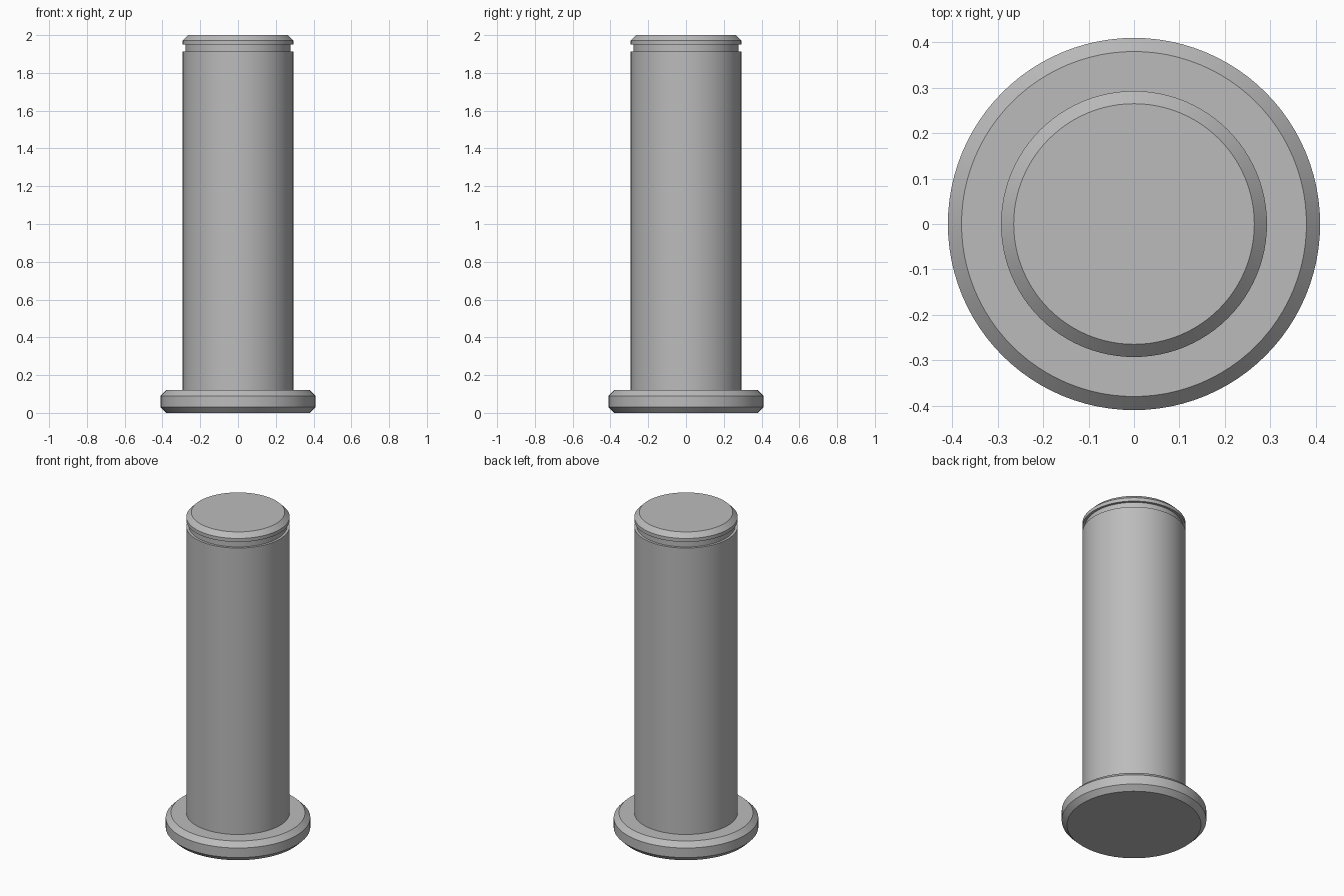
import bpy, bmesh, math
from mathutils import Matrix, Vector

cube = bpy.data.objects.get("Cube")
if cube:
    bpy.data.objects.remove(cube, do_unlink=True)

SEGMENTS = 96

steel = bpy.data.materials.new("grey_steel")
steel.use_nodes = True
color = (0.5, 0.5, 0.5, 1.0)
steel.diffuse_color = color
steel.node_tree.nodes["Principled BSDF"].inputs["Base Color"].default_value = color


def lathe(name, profile):
    """Spin a (radius, z) profile about z and close both ends with flat caps."""
    bm = bmesh.new()
    rings = []
    for r, z in profile:
        circle = bmesh.ops.create_circle(bm, segments=SEGMENTS, radius=r,
                                         matrix=Matrix.Translation(Vector((0, 0, z))))
        rings.append(circle["verts"])
    for low, high in zip(rings, rings[1:]):
        for i in range(SEGMENTS):
            j = (i + 1) % SEGMENTS
            bm.faces.new((low[i], low[j], high[j], high[i]))
    bm.faces.new(rings[0])
    bm.faces.new(rings[-1])
    bmesh.ops.recalc_face_normals(bm, faces=bm.faces)
    mesh = bpy.data.meshes.new(name)
    bm.to_mesh(mesh)
    bm.free()
    mesh.materials.append(steel)
    obj = bpy.data.objects.new(name, mesh)
    bpy.context.collection.objects.link(obj)
    bpy.ops.object.select_all(action='DESELECT')
    obj.select_set(True)
    bpy.context.view_layer.objects.active = obj
    bpy.ops.object.shade_smooth_by_angle(angle=math.radians(30))
    return obj


# One continuous pin: chamfered head, shaft, retaining groove, chamfered tip
lathe("headed_pin", [
    (0.38, 0.0), (0.41, 0.03), (0.41, 0.09), (0.38, 0.12),      # head
    (0.293, 0.12), (0.293, 1.912),                              # shaft
    (0.278, 1.912), (0.278, 1.95),                              # groove
    (0.293, 1.95), (0.293, 1.972), (0.265, 2.0),                # tip
])
